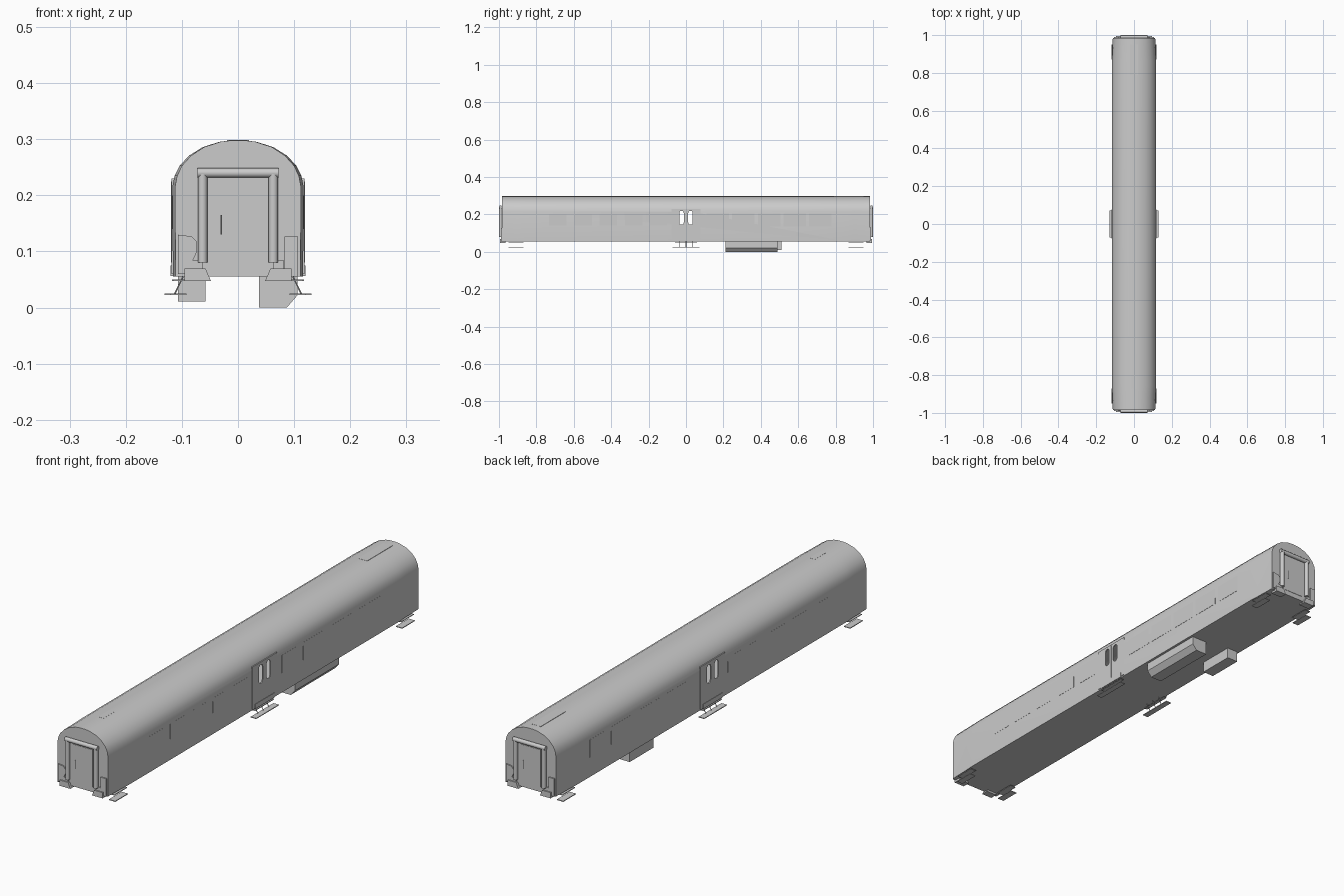
import bpy, bmesh, math
from mathutils import Vector

if "Cube" in bpy.data.objects:
    bpy.data.objects.remove(bpy.data.objects["Cube"])


def finish(name, bm, smooth=None):
    bmesh.ops.recalc_face_normals(bm, faces=bm.faces)
    me = bpy.data.meshes.new(name)
    bm.to_mesh(me)
    bm.free()
    ob = bpy.data.objects.new(name, me)
    bpy.context.collection.objects.link(ob)
    if smooth:
        bpy.ops.object.select_all(action='DESELECT')
        ob.select_set(True)
        bpy.context.view_layer.objects.active = ob
        bpy.ops.object.shade_smooth_by_angle(angle=math.radians(smooth))
    return ob


def loft(name, rings, smooth=None):
    bm = bmesh.new()
    rows = [[bm.verts.new(p) for p in r] for r in rings]
    n = len(rows[0])
    for a, b in zip(rows, rows[1:]):
        for i in range(n):
            bm.faces.new((a[i], a[(i + 1) % n], b[(i + 1) % n], b[i]))
    bm.faces.new(rows[0])
    bm.faces.new(rows[-1][::-1])
    return finish(name, bm, smooth)


def prism_x(name, pts, x0, x1):
    # points are (y, z)
    return loft(name, [[(x, p, q) for p, q in pts] for x in (x0, x1)])


def prism_y(name, pts, y0, y1, smooth=None):
    # points are (x, z)
    return loft(name, [[(p, y, q) for p, q in pts] for y in (y0, y1)], smooth)


def box(name, x0, x1, y0, y1, z0, z1):
    return prism_y(name, [(x0, z0), (x1, z0), (x1, z1), (x0, z1)], y0, y1)


def rod(name, a, b, r, seg=12):
    a, b = Vector(a), Vector(b)
    bm = bmesh.new()
    bmesh.ops.create_cone(bm, cap_ends=True, segments=seg, radius1=r, radius2=r,
                          depth=(b - a).length)
    bm.transform(Vector((0, 0, 1)).rotation_difference(b - a).to_matrix().to_4x4())
    bmesh.ops.translate(bm, verts=bm.verts, vec=(a + b) / 2)
    return finish(name, bm, 40)


# Hollow car body: arched section, slightly drawn in at both ends
half = [(0.116, 0.055), (0.117, 0.215), (0.113, 0.235), (0.104, 0.253),
        (0.087, 0.271), (0.063, 0.286), (0.033, 0.2955), (0.012, 0.298)]
section = half + [(-x, z) for x, z in reversed(half)]
stations = [(-0.985, 0.96), (-0.9, 0.98), (-0.86, 1), (0.86, 1), (0.9, 0.98), (0.985, 0.96)]
body = loft("car_body", [[(x * s, y, z) for x, z in section] for y, s in stations], 35)
shell = body.modifiers.new("wall", 'SOLIDIFY')
shell.thickness = 0.002
shell.offset = -1


def pill(cy, w, z0, z1, n=6):
    r, pts = w / 2, []
    for cz, start in ((z1 - r, 0), (z0 + r, math.pi)):
        for i in range(n + 1):
            t = start + math.pi * i / n
            pts.append((cy + r * math.cos(t), cz + r * math.sin(t)))
    return pts


# Centre doors on both sides, with see-through windows
doors = [box("centre_door", min(s * 0.1145, s * 0.1185), max(s * 0.1145, s * 0.1185),
             -0.078, 0.078, 0.06, 0.23) for s in (-1, 1)]
for i, cy in enumerate((-0.024, 0.024)):
    cutter = prism_x("door_window_cutter", pill(cy, 0.024, 0.145, 0.22), -0.2, 0.2)
    cutter.hide_render = True
    cutter.hide_viewport = True
    for ob in [body] + doors:
        m = ob.modifiers.new("window", 'BOOLEAN')
        m.object = cutter
        m.operation = 'DIFFERENCE'
        m.solver = 'EXACT'

for s in (-1, 1):
    def sbox(name, x0, x1, *rest):
        return box(name, min(s * x0, s * x1), max(s * x0, s * x1), *rest)

    # Door centre seam and sill step
    sbox("door_seam", 0.118, 0.119, -0.001, 0.001, 0.08, 0.225)
    sbox("door_sill", 0.105, 0.120, -0.06, 0.06, 0.056, 0.075)
    # Large and small side windows
    for k in range(5):
        y = 0.17 + 0.137 * k
        sbox("large_window", 0.115, 0.1173, y - 0.06, y + 0.06, 0.135, 0.205)
        y = -0.145 - 0.135 * k
        sbox("small_window", 0.115, 0.1173, y - 0.047, y + 0.047, 0.14, 0.2)
    # Footboards hung below the centre doors
    sbox("upper_footboard", 0.105, 0.118, -0.06, 0.06, 0.047, 0.05)
    sbox("lower_footboard", 0.107, 0.131, -0.072, 0.072, 0.0225, 0.0255)
    for y in (-0.035, 0, 0.035):
        rod("footboard_hanger", (s * 0.098, y, 0.055), (s * 0.113, y, 0.024), 0.0015, 6)
    # Corner footboards
    for e in (-1, 1):
        sbox("corner_footboard", 0.092, 0.12, e * 0.91 - 0.04, e * 0.91 + 0.04, 0.0225, 0.0255)
        sbox("corner_sill", 0.09, 0.116, e * 0.91 - 0.04, e * 0.91 + 0.04, 0.047, 0.05)

# Gangway, corner fittings and brackets at each end
for e in (-1, 1):
    def ybox(name, x0, x1, a, b, z0, z1):
        return box(name, x0, x1, min(e * a, e * b), max(e * a, e * b), z0, z1)

    for s in (-1, 1):
        rod("gangway_post", (s * 0.063, e * 0.991, 0.08), (s * 0.063, e * 0.991, 0.238), 0.0085)
        ybox("post_foot", s * 0.072 - 0.01, s * 0.072 + 0.01, 0.98, 0.99, 0.06, 0.084)
        bracket = [(s * x, z) for x, z in ((0.048, 0.047), (0.095, 0.047), (0.095, 0.07), (0.058, 0.07))]
        prism_y("end_bracket", bracket, e * 0.965, e * 0.995)
    rod("gangway_top_roll", (-0.072, e * 0.991, 0.24), (0.072, e * 0.991, 0.24), 0.0085)
    ybox("end_door", -0.045, 0.045, 0.984, 0.9865, 0.075, 0.225)
    rod("end_door_handle", (e * 0.03, e * 0.989, 0.13), (e * 0.03, e * 0.989, 0.165), 0.0015, 6)
    cover = [(-0.107, 0.06), (-0.08, 0.06), (-0.08, 0.085), (-0.073, 0.1),
             (-0.074, 0.118), (-0.083, 0.127), (-0.107, 0.13)]
    prism_y("corner_cover", [(-e * x, z) for x, z in cover], e * 0.98, e * 0.99)
    x = -e * 0.095
    ybox("corner_cabinet", x - 0.012, x + 0.012, 0.98, 0.99, 0.055, 0.127)

# Roof hatches
box("roof_hatch", -0.02, 0.02, 0.79, 0.95, 0.292, 0.2985)
box("roof_vent", -0.012, 0.012, -0.87, -0.8, 0.292, 0.2985)

# Underfloor equipment
prism_y("large_equipment_box", [(0.037, 0.056), (0.037, 0), (0.087, 0),
                                (0.106, 0.022), (0.106, 0.056)], 0.21, 0.49)
prism_y("small_equipment_box", [(-0.107, 0.056), (-0.107, 0.011), (-0.058, 0.011),
                                (-0.058, 0.056)], 0.36, 0.51)
